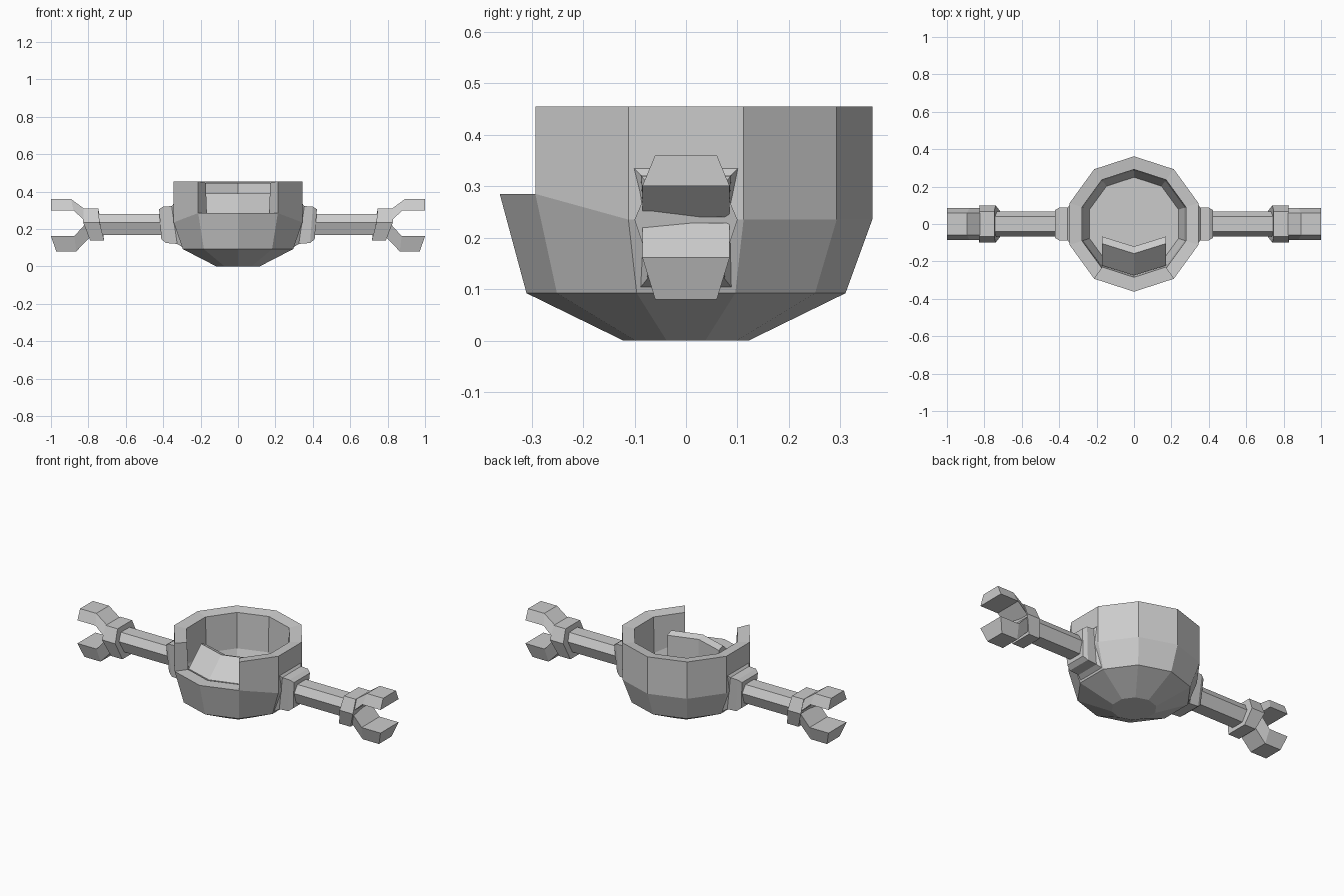
import bpy, bmesh, math

if "Cube" in bpy.data.objects:
    bpy.data.objects.remove(bpy.data.objects["Cube"])

grey = bpy.data.materials.new("metal_grey")
grey.diffuse_color = (0.6, 0.6, 0.6, 1)
grey.use_nodes = True
grey.node_tree.nodes["Principled BSDF"].inputs["Base Color"].default_value = grey.diffuse_color


def finish(name, bm, mirror=False):
    bmesh.ops.recalc_face_normals(bm, faces=bm.faces)
    me = bpy.data.meshes.new(name)
    bm.to_mesh(me)
    bm.free()
    me.materials.append(grey)
    ob = bpy.data.objects.new(name, me)
    bpy.context.collection.objects.link(ob)
    if mirror:
        m = ob.modifiers.new("mirror", 'MIRROR')
        m.use_mirror_merge = False
    return ob


def loft(name, sections, mirror=True):
    """Skin a closed solid through sections with equal point counts."""
    bm = bmesh.new()
    rings = [[bm.verts.new(p) for p in s] for s in sections]
    n = len(rings[0])
    for a, b in zip(rings, rings[1:]):
        for i in range(n):
            j = (i + 1) % n
            bm.faces.new((a[i], a[j], b[j], b[i]))
    bm.faces.new(rings[0])
    bm.faces.new(rings[-1])
    return finish(name, bm, mirror)


# Ten-sided hollow bowl, with the two front segments cut low
N, FRONT = 10, (9, 0, 1)
SILL = 0.285
bm = bmesh.new()


def ring(r, z, low=None):
    out = []
    for k in range(N):
        a = math.radians(-90 + 36 * k)
        h = low if low is not None and k in FRONT else z
        out.append(bm.verts.new((r * math.cos(a), r * math.sin(a), h)))
    return out


base, dish = ring(0.122, 0), ring(0.31, 0.092)
belt, top = ring(0.362, 0.235, SILL), ring(0.362, 0.455)
lip, inner, floor = ring(0.292, 0.446), ring(0.285, 0.235, SILL), ring(0.25, 0.14)
for k in range(N):
    j = (k + 1) % N
    bands = [(base, dish), (dish, belt), (inner, floor)]
    if k in (9, 0):
        bands.append((belt, inner))
    else:
        bands += [(belt, top), (top, lip), (lip, inner)]
    for a, b in bands:
        bm.faces.new((a[k], a[j], b[j], b[k]))
for k in (1, 9):
    bm.faces.new((belt[k], top[k], lip[k], inner[k]))
bm.faces.new(base)
bm.faces.new(floor)
for v in (top[0], lip[0]):
    bm.verts.remove(v)
finish("body_bowl", bm)

# Folded console inside the front opening
loft("front_console", [
    [(x, y, z) for y, z in ((yf, SILL), (yf + 0.117, 0.39), (yf + 0.155, 0.375),
                            (yf + 0.155, 0.135), (yf, 0.135))]
    for x, yf in ((-0.17, -0.222), (0, -0.275), (0.17, -0.222))], mirror=False)


# Shoulder blocks flaring into the bowl
def block(xt, xb, wt, wb, zt, zb):
    return [(xt, -wt, zt), (xt, wt, zt), (xb, wb, zb), (xb, -wb, zb)]


loft("shoulder", [
    block(0.335, 0.285, 0.112, 0.095, 0.345, 0.095),
    block(0.355, 0.325, 0.088, 0.075, 0.322, 0.12),
    block(0.4, 0.385, 0.087, 0.075, 0.32, 0.125),
    block(0.422, 0.41, 0.075, 0.065, 0.305, 0.145)])


# Six-sided arm shaft and slanted wrist collar
def hexagon(xt, xm, xb, wm, w, zt, zb, zm=0.235):
    return [(xt, -w, zt), (xt, w, zt), (xm, wm, zm),
            (xb, w, zb), (xb, -w, zb), (xm, -wm, zm)]


loft("arm", [hexagon(x, x, x, 0.066, 0.04, 0.28, 0.168) for x in (0.4, 0.76)])
loft("wrist_collar", [
    hexagon(0.747, 0.74, 0.715, 0.1, 0.068, 0.31, 0.137),
    hexagon(0.825, 0.828, 0.79, 0.1, 0.068, 0.31, 0.137)])


# Bent claws, wider on the gripping side
def claw(name, stations):
    loft(name, [[(xi, -0.085, zi), (xi, 0.085, zi), (xo, 0.06, zo), (xo, -0.06, zo)]
                for xi, zi, xo, zo in stations])


claw("upper_claw", [(0.815, 0.24, 0.815, 0.303),
                    (0.88, 0.3, 0.893, 0.36), (1.0, 0.3, 1.0, 0.36)])
claw("lower_claw", [(0.815, 0.228, 0.785, 0.163),
                    (0.875, 0.162, 0.865, 0.08), (1.0, 0.162, 0.972, 0.08)])
